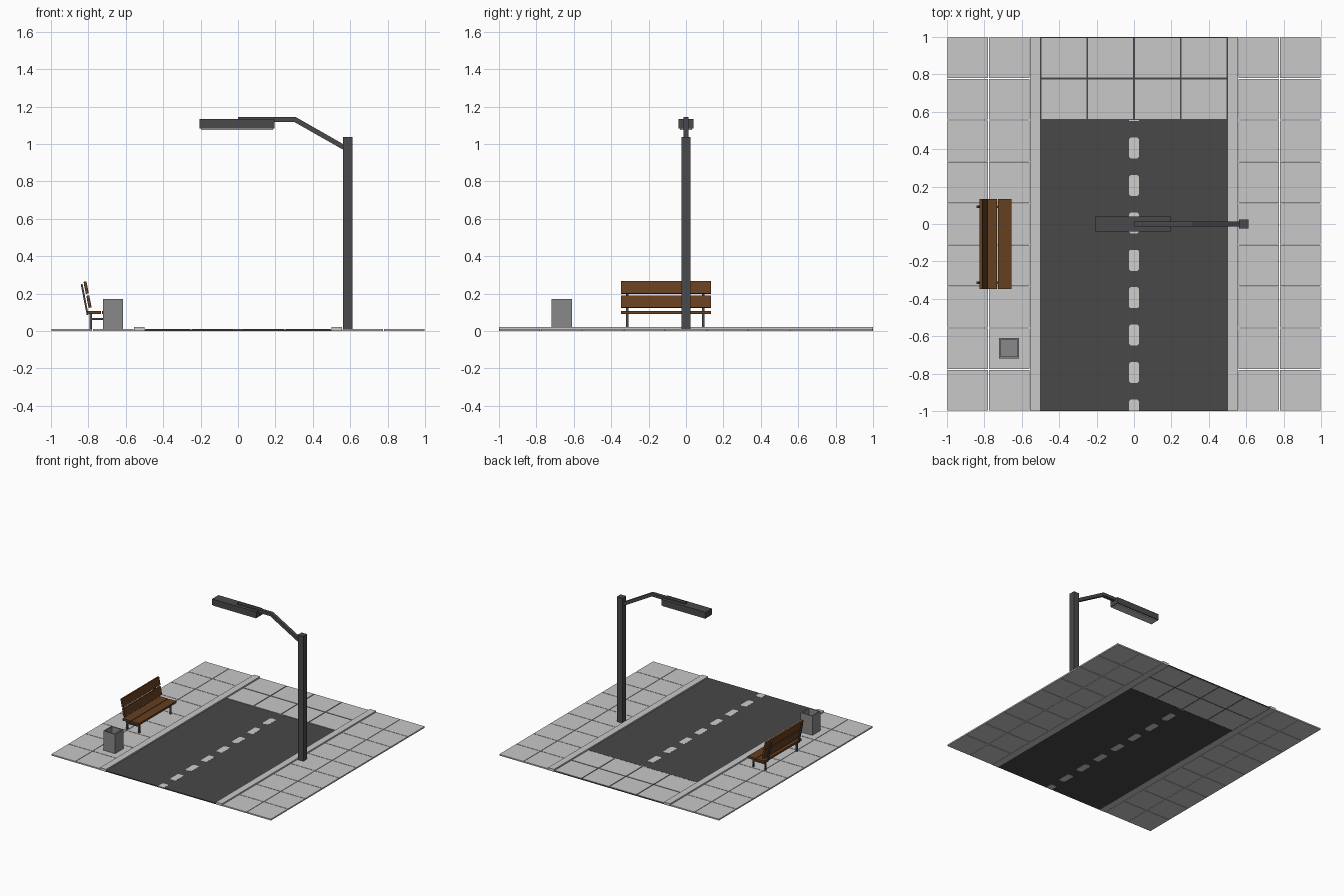
import bpy, bmesh, math
from mathutils import Matrix, Vector

if "Cube" in bpy.data.objects:
    bpy.data.objects.remove(bpy.data.objects["Cube"])


def mat(name, rgb):
    m = bpy.data.materials.new(name)
    m.diffuse_color = (*rgb, 1)
    m.use_nodes = True
    m.node_tree.nodes["Principled BSDF"].inputs["Base Color"].default_value = m.diffuse_color
    return m


PAVE = mat("pale concrete", (0.58, 0.58, 0.58))
ROAD = mat("dark asphalt", (0.065, 0.065, 0.065))
PAINT = mat("road paint", (0.62, 0.62, 0.60))
METAL = mat("dark metal", (0.068, 0.068, 0.070))
WOOD = mat("brown wood", (0.130, 0.050, 0.014))
BIN = mat("mid grey", (0.25, 0.25, 0.25))
GLASS = mat("lamp panel", (0.55, 0.55, 0.53))


def finish(name, bm, material):
    bmesh.ops.recalc_face_normals(bm, faces=bm.faces)
    me = bpy.data.meshes.new(name)
    bm.to_mesh(me)
    bm.free()
    me.materials.append(material)
    ob = bpy.data.objects.new(name, me)
    bpy.context.collection.objects.link(ob)
    return ob


def add_box(bm, x0, x1, y0, y1, z0, z1, spin=None):
    m = Matrix.Translation(((x0 + x1) / 2, (y0 + y1) / 2, (z0 + z1) / 2))
    if spin:
        m = m @ spin
    m = m @ Matrix.Diagonal((x1 - x0, y1 - y0, z1 - z0, 1))
    bmesh.ops.create_cube(bm, size=1, matrix=m)


def boxes(name, material, *dims):
    bm = bmesh.new()
    for d in dims:
        add_box(bm, *d)
    return finish(name, bm, material)


def prism(name, material, outlines, axis, lo, hi):
    """Extrude 2D outlines along 'y' (points are x,z) or 'z' (points are x,y)."""
    bm = bmesh.new()
    for pts in outlines:
        co = [(a, lo, b) if axis == 'y' else (a, b, lo) for a, b in pts]
        f = bm.faces.new([bm.verts.new(c) for c in co])
        new = bmesh.ops.extrude_face_region(bm, geom=[f])["geom"]
        d = Vector((0, hi - lo, 0)) if axis == 'y' else Vector((0, 0, hi - lo))
        bmesh.ops.translate(bm, vec=d, verts=[v for v in new if isinstance(v, bmesh.types.BMVert)])
    return finish(name, bm, material)


def tiles(name, x0, x1, nx, y0, y1, ny, gap):
    sx, sy, g = (x1 - x0) / nx, (y1 - y0) / ny, gap / 2
    boxes(name, PAVE, *[(x0 + i * sx + g, x0 + (i + 1) * sx - g,
                         y0 + j * sy + g, y0 + (j + 1) * sy - g, 0, 0.011)
                        for i in range(nx) for j in range(ny)])


# paved ground
EDGE = 0.556
tiles("left_pavement", -1, -EDGE, 2, -1, 1, 9, 0.004)
tiles("right_pavement", EDGE, 1, 2, -1, 1, 9, 0.004)
tiles("back_pavement", -0.5, 0.5, 4, EDGE, 1, 2, 0.01)
boxes("back_pavement_joints", ROAD,
      *[(x - 0.005, x + 0.005, EDGE, 1, 0.002, 0.008) for x in (-0.495, -0.25, 0, 0.25, 0.495)],
      *[(-0.5, 0.5, y - 0.005, y + 0.005, 0.002, 0.008) for y in (EDGE + 0.005, 0.778, 0.995)])
boxes("kerbs", PAVE, *[(s - 0.0275, s + 0.0275, -1, 1, 0, 0.02) for s in (-0.5275, 0.5275)])

# road and dashed centre line
boxes("road", ROAD, (-0.5, 0.5, -1, EDGE, 0.001, 0.009))
dashes = []
for k in range(-1, 8):
    c = 0.406 - 0.2 * k
    lo, hi = max(c - 0.056, -1), min(c + 0.056, EDGE)
    w, ch = 0.027, min(0.009, (hi - lo) / 3)
    cl = 0 if lo == -1 else ch
    ct = 0 if hi == EDGE else ch
    pts = [(-w + cl, lo), (w - cl, lo)]
    if cl:
        pts.append((w, lo + cl))
    if ct:
        pts.append((w, hi - ct))
    pts += [(w - ct, hi), (-w + ct, hi)]
    if ct:
        pts.append((-w, hi - ct))
    if cl:
        pts.append((-w, lo + cl))
    dashes.append(pts)
prism("centre_line", PAINT, dashes, 'z', 0.0, 0.010)

# street lamp
boxes("lamp_post", METAL, (0.561, 0.611, -0.025, 0.025, 0.008, 1.037))
prism("lamp_arm", METAL, [[(0, 1.117), (0.302, 1.117), (0.575, 0.962), (0.575, 0.992),
                           (0.31, 1.143), (0, 1.143)]], 'y', -0.014, 0.014)
boxes("lamp_head", METAL, (-0.207, 0.195, -0.041, 0.041, 1.083, 1.133))
boxes("lamp_panel", GLASS, (-0.198, 0.186, -0.033, 0.033, 1.075, 1.084))

# bench: slats, then two mirrored leg frames
Y0, Y1 = -0.347, 0.134
boxes("bench_seat", WOOD, (-0.727, -0.655, Y0, Y1, 0.090, 0.107),
      (-0.805, -0.732, Y0, Y1, 0.090, 0.107))
lean = Matrix.Rotation(math.radians(-11), 4, 'Y')
boxes("bench_back", WOOD, (-0.805, -0.789, Y0, Y1, 0.124, 0.190, lean),
      (-0.820, -0.804, Y0, Y1, 0.199, 0.265, lean))
frames = []
for y in (-0.314, 0.092):
    a, b = y - 0.006, y + 0.006
    frames += [(-0.793, -0.781, a, b, 0.008, 0.092),
               (-0.683, -0.671, a, b, 0.008, 0.092),
               (-0.793, -0.671, a, b, 0.060, 0.070),
               (-0.825, -0.815, a, b, 0.085, 0.252, lean)]
boxes("bench_frames", METAL, *frames)

# open litter bin with a sunken inside
bm = bmesh.new()
add_box(bm, -0.722, -0.614, -0.718, -0.610, 0.008, 0.170)
top = max(bm.faces, key=lambda f: f.calc_center_median().z)
bmesh.ops.inset_region(bm, faces=[top], thickness=0.013)
floor = bmesh.ops.extrude_face_region(bm, geom=[top])["geom"]
bmesh.ops.delete(bm, geom=[top], context='FACES_ONLY')
bmesh.ops.translate(bm, vec=(0, 0, -0.14), verts=[v for v in floor if isinstance(v, bmesh.types.BMVert)])
finish("litter_bin", bm, BIN)
